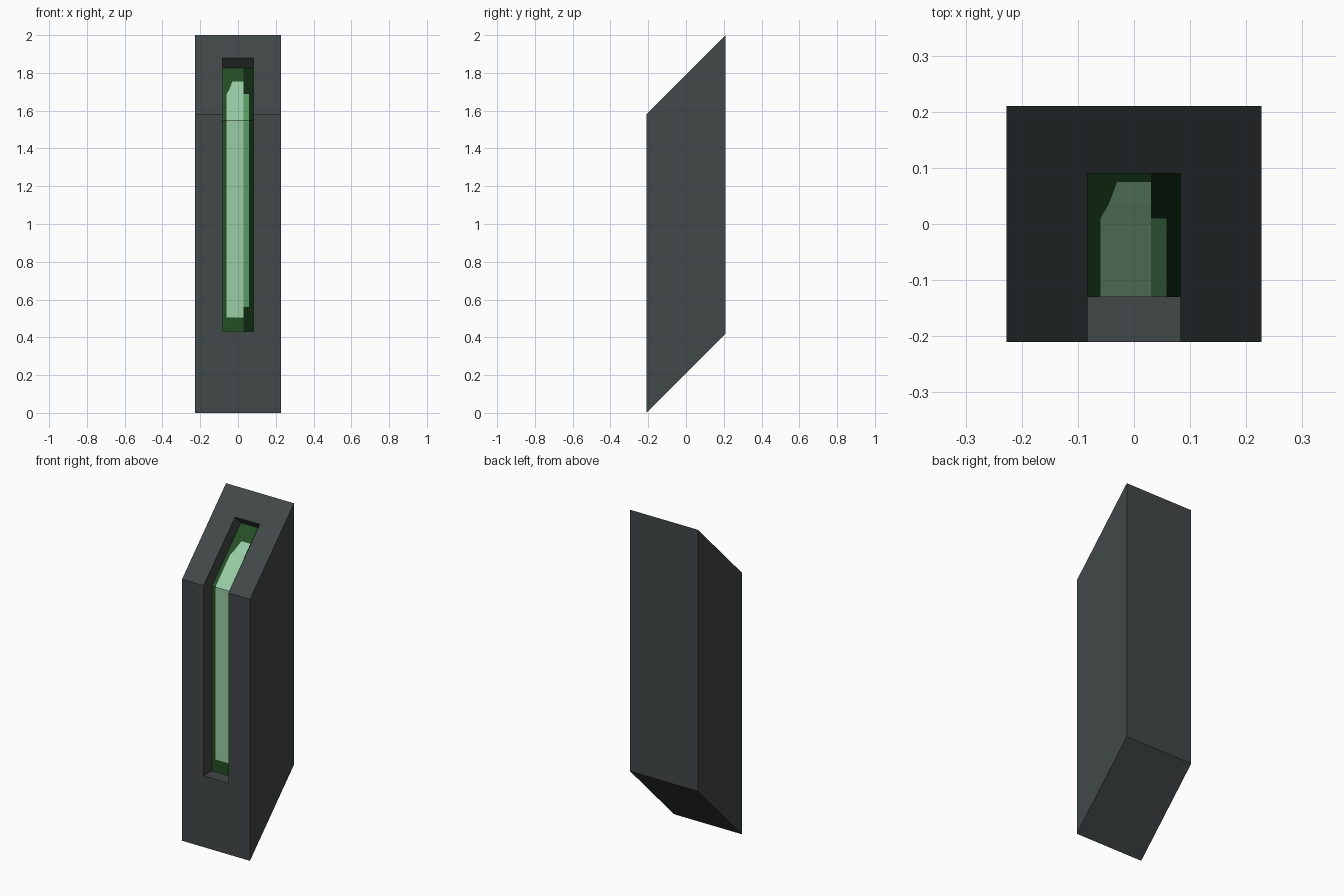
import bpy, bmesh

if "Cube" in bpy.data.objects:
    bpy.data.objects.remove(bpy.data.objects["Cube"])


def srgb(r, g, b):
    return [((c / 255 + 0.055) / 1.055) ** 2.4 for c in (r, g, b)] + [1]


def material(name, rgb):
    m = bpy.data.materials.new(name)
    m.diffuse_color = srgb(*rgb)
    m.use_nodes = True
    m.node_tree.nodes["Principled BSDF"].inputs["Base Color"].default_value = m.diffuse_color
    return m


stone = material("dark stone", (66, 72, 72))
greens = [material("dark green", (36, 78, 36)),
          material("pale green", (152, 204, 165)),
          material("mid green", (88, 155, 100)),
          material("blackish green", (16, 40, 18))]


def finish(name, bm, mats):
    me = bpy.data.meshes.new(name)
    bm.to_mesh(me)
    bm.free()
    for m in mats:
        me.materials.append(m)
    ob = bpy.data.objects.new(name, me)
    bpy.context.collection.objects.link(ob)
    return ob


def prism(name, half, profile):
    """Extrude a (y, z) profile along x."""
    bm = bmesh.new()
    face = bm.faces.new([bm.verts.new((-half, y, z)) for y, z in profile])
    ext = bmesh.ops.extrude_face_region(bm, geom=[face])
    bmesh.ops.translate(bm, vec=(2 * half, 0, 0),
                        verts=[v for v in ext["geom"] if isinstance(v, bmesh.types.BMVert)])
    bmesh.ops.recalc_face_normals(bm, faces=bm.faces)
    return finish(name, bm, [stone])


# Slanted block
body = prism("body", 0.227, [(-0.21, 0), (0.21, 0.42), (0.21, 2.0), (-0.21, 1.58)])

# Slot running up the front and over the sloped top, same depth throughout
d = 0.003  # room behind the glowing strip
cutter = prism("slot_cutter", 0.083, [
    (-0.40, 0.43), (-0.13 + d, 0.43), (-0.13 + d, 1.547 - d / 2),
    (0.145 + d, 1.825 - d), (-0.01, 1.98), (-0.40, 1.98)])
cutter.hide_render = True
mod = body.modifiers.new("slot", "BOOLEAN")
mod.operation = "DIFFERENCE"
mod.solver = "EXACT"
mod.object = cutter
bpy.context.view_layer.objects.active = body
body.select_set(True)
bpy.ops.object.modifier_apply(modifier="slot")
bpy.data.objects.remove(cutter)

# Glowing strip on the slot floor: rows of (y, z, left edge of the pale band)
rows = [(-0.13, 0.43, -0.06), (-0.13, 0.505, -0.06), (-0.13, 0.56, -0.06),
        (-0.13, 1.547, -0.06), (0.01, 1.688, -0.06), (0.035, 1.714, -0.045),
        (0.075, 1.754, -0.03), (0.145, 1.825, -0.03)]
bm = bmesh.new()
grid = [[bm.verts.new((x, y, z)) for x in (-0.083, left, 0.03, 0.058, 0.083)]
        for y, z, left in rows]
for r in range(len(rows) - 1):
    for c in range(4):
        f = bm.faces.new((grid[r][c], grid[r][c + 1], grid[r + 1][c + 1], grid[r + 1][c]))
        if c == 1:
            f.material_index = 1 if 1 <= r <= 5 else 0
        elif c == 2:
            f.material_index = 2 if 2 <= r <= 3 else 3
        else:
            f.material_index = 0 if c == 0 else 3
finish("glowing_strip", bm, greens)
